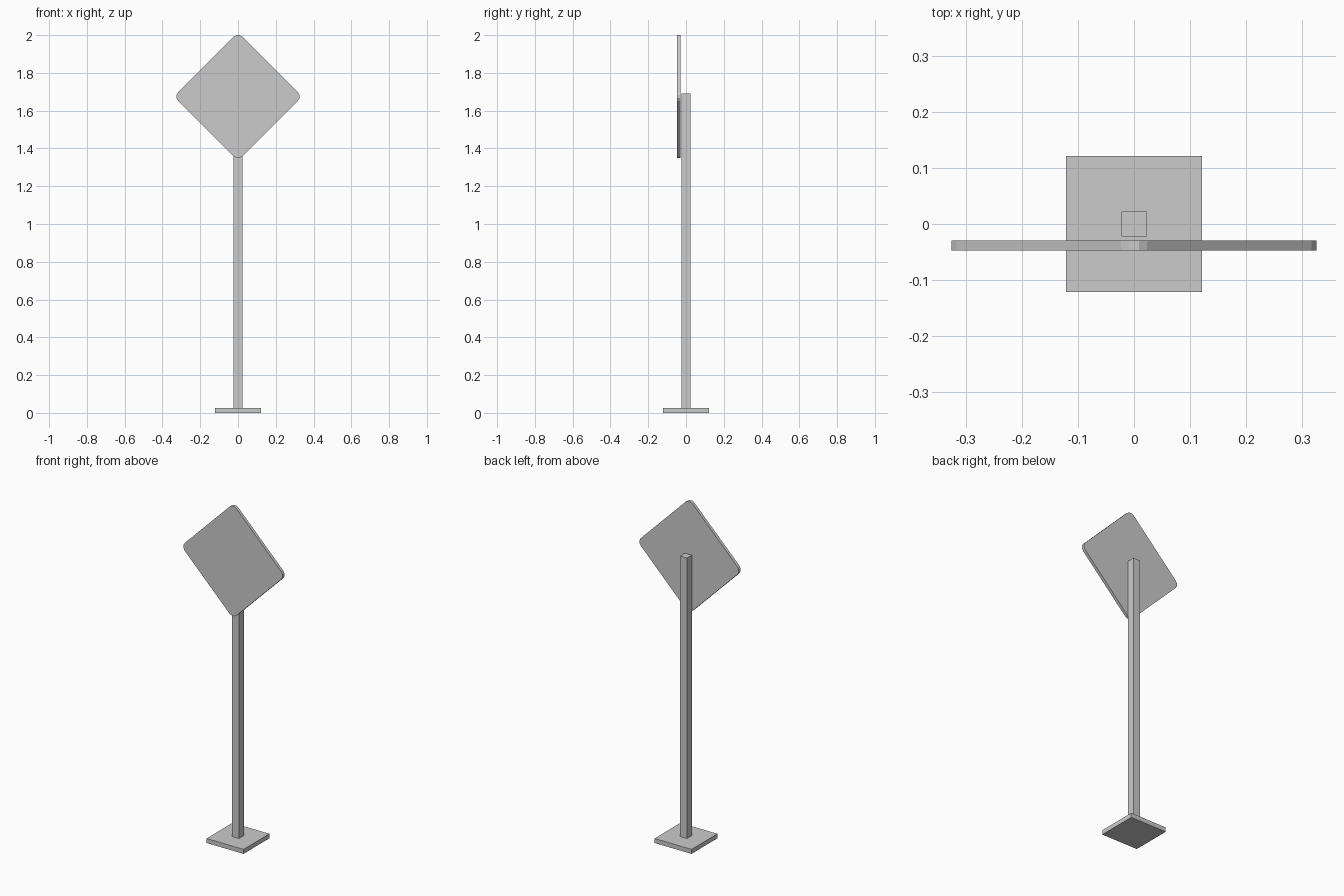
import bpy, bmesh, math

if "Cube" in bpy.data.objects:
    bpy.data.objects.remove(bpy.data.objects["Cube"])


def box(name, sx, sy, z0, z1):
    bpy.ops.mesh.primitive_cube_add(size=1, location=(0, 0, (z0 + z1) / 2))
    ob = bpy.context.object
    ob.name = name
    ob.scale = (sx, sy, z1 - z0)
    bpy.ops.object.transform_apply(location=False, rotation=False, scale=True)
    return ob


# Square foot and post
box("base_plate", 0.242, 0.242, 0, 0.027)
box("post", 0.045, 0.045, 0.027, 1.69)

# Diamond sign panel with three-facet rounded corners
RADIUS, HALF, CENTRE_Z = 0.033, 0.325, 1.675
Y_FRONT, Y_BACK = -0.047, -0.029
reach = HALF - RADIUS * math.cos(math.radians(15))
outline = []
for mid in (0, 90, 180, 270):
    cx = reach * math.cos(math.radians(mid))
    cz = reach * math.sin(math.radians(mid)) + CENTRE_Z
    for step in (-45, -15, 15, 45):
        a = math.radians(mid + step)
        outline.append((cx + RADIUS * math.cos(a), cz + RADIUS * math.sin(a)))

bm = bmesh.new()
front = [bm.verts.new((x, Y_FRONT, z)) for x, z in outline]
back = [bm.verts.new((x, Y_BACK, z)) for x, z in outline]
bm.faces.new(front)
bm.faces.new(back[::-1])
for i in range(len(front)):
    j = (i + 1) % len(front)
    bm.faces.new((front[j], front[i], back[i], back[j]))
bmesh.ops.recalc_face_normals(bm, faces=bm.faces)
mesh = bpy.data.meshes.new("sign_panel")
bm.to_mesh(mesh)
bm.free()
bpy.context.collection.objects.link(bpy.data.objects.new("sign_panel", mesh))
